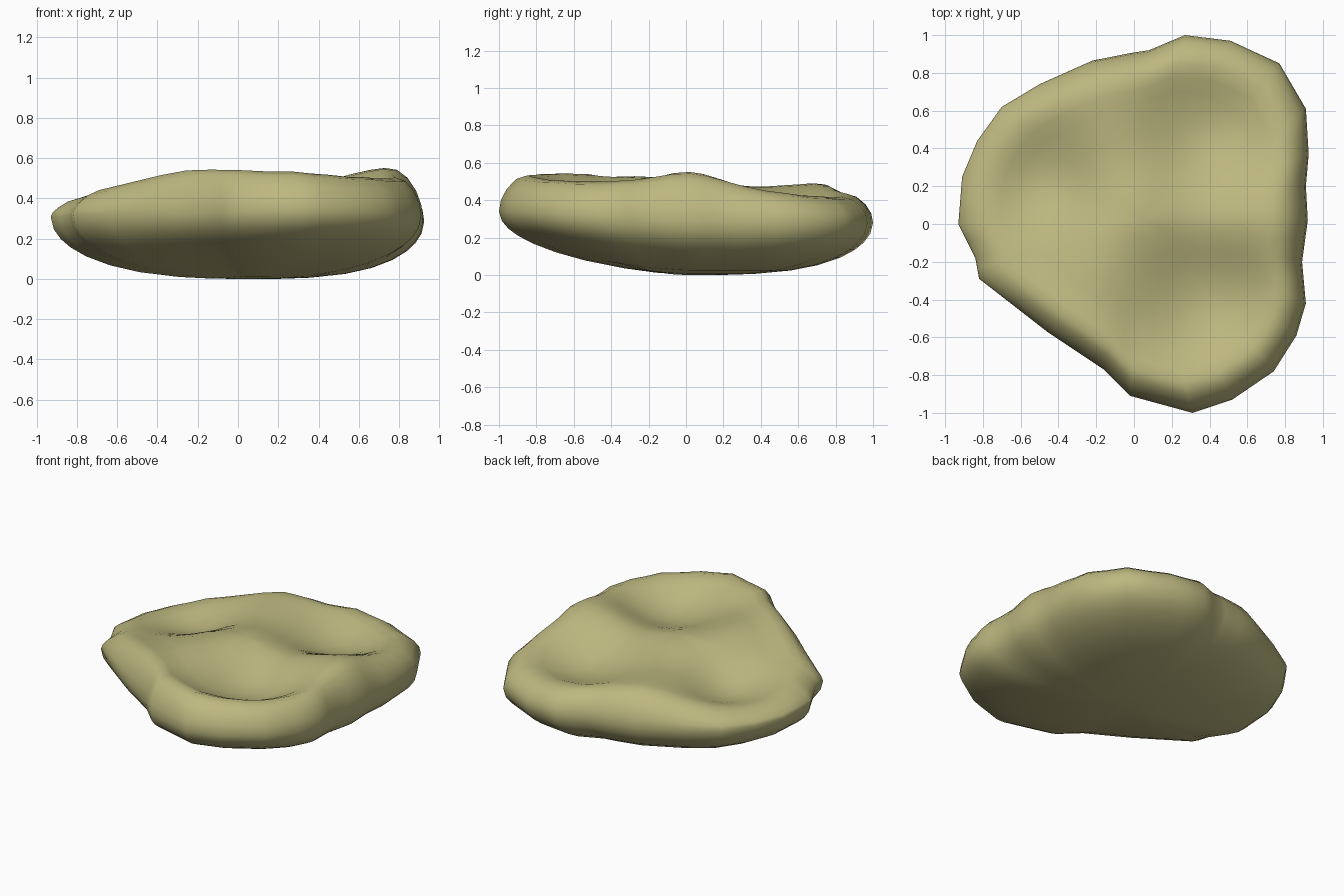
import bpy, bmesh, math
from mathutils import Vector

if "Cube" in bpy.data.objects:
    bpy.data.objects.remove(bpy.data.objects["Cube"])

# Outline seen from above, counter-clockwise
OUTLINE = [(.925, .37), (.91, .61), (.77, .85), (.51, .97), (.27, 1), (.08, .92),
           (-.02, .905), (-.22, .865), (-.5, .74), (-.7, .62), (-.83, .44), (-.91, .25),
           (-.93, 0), (-.84, -.18), (-.82, -.29), (-.46, -.57), (-.16, -.77), (-.02, -.91),
           (.31, -1), (.52, -.93), (.74, -.78), (.86, -.59), (.91, -.42),
           (.89, -.2), (.92, .02), (.91, .2)]
# Dimples and bumps on the top: x, y, height, radius
LUMPS = [(.4, .47, -.13, .24), (-.45, .22, -.11, .2), (.38, -.4, -.14, .25),
         (.66, .02, .06, .18), (.05, .05, .03, .16), (-.17, -.32, .025, .2),
         (-.12, .6, .02, .18)]
CENTRE = Vector((.05, .02))


def top_height(x, y, s=0, front=0):
    z = .515 - .2 * max(0, -.2 - x) - .06 * max(0, y) - .05 * max(0, x) * max(0, y)
    for cx, cy, h, r in LUMPS:
        z += h * math.exp(-((x - cx) ** 2 + (y - cy) ** 2) / (2 * r * r))
    # Raised lip just inside the edge
    return z + (.035 + .04 * front) * math.exp(-((s - .88) / .13) ** 2)


def point(rim, s, top):
    p = CENTRE + (rim - CENTRE) * s
    front = max(0, -rim.y)
    left = max(0, -rim.x)
    mid = .29 + .05 * front - .01 * max(0, rim.y) + .02 * left
    if top:
        z = mid + (top_height(p.x, p.y, s, front) - mid) * math.sqrt(max(0, 1 - s ** 9))
    else:
        power = 3 - 1.5 * min(1, 1.25 * front) - .4 * left
        z = mid * (1 - math.sqrt(max(0, 1 - s ** power)))
    return (p.x, p.y, z)


# Columns: outline points with midpoints in between
pts = [Vector(p) for p in OUTLINE]
rims = []
for a, b in zip(pts, pts[1:] + pts[:1]):
    rims += [a, (a + b) / 2]

# Rings from the top centre, over the rim, to the bottom centre
rings = [(s, True) for s in (.1, .2, .3, .4, .5, .6, .7, .78, .85, .91, .96, .99, 1)]
rings += [(s, False) for s in (.985, .95, .9, .82, .7, .55, .35, .18)]
bm = bmesh.new()
grid = [[bm.verts.new(point(r, s, t)) for r in rims] for s, t in rings]
n = len(rims)
for upper, lower in zip(grid, grid[1:]):
    for i in range(n):
        j = (i + 1) % n
        bm.faces.new((upper[i], lower[i], lower[j], upper[j]))
tip = bm.verts.new((*CENTRE, top_height(*CENTRE)))
base = bm.verts.new((*CENTRE, 0))
for i in range(n):
    j = (i + 1) % n
    bm.faces.new((tip, grid[0][i], grid[0][j]))
    bm.faces.new((base, grid[-1][j], grid[-1][i]))
bmesh.ops.recalc_face_normals(bm, faces=bm.faces)
for f in bm.faces:
    f.smooth = True
mesh = bpy.data.meshes.new("dimpled_rock")
bm.to_mesh(mesh)
bm.free()

# Olive stone
mat = bpy.data.materials.new("olive_stone")
mat.diffuse_color = (.51, .48, .215, 1)
mat.use_nodes = True
mat.node_tree.nodes["Principled BSDF"].inputs["Base Color"].default_value = mat.diffuse_color
mesh.materials.append(mat)
rock = bpy.data.objects.new("dimpled_rock", mesh)
bpy.context.collection.objects.link(rock)
